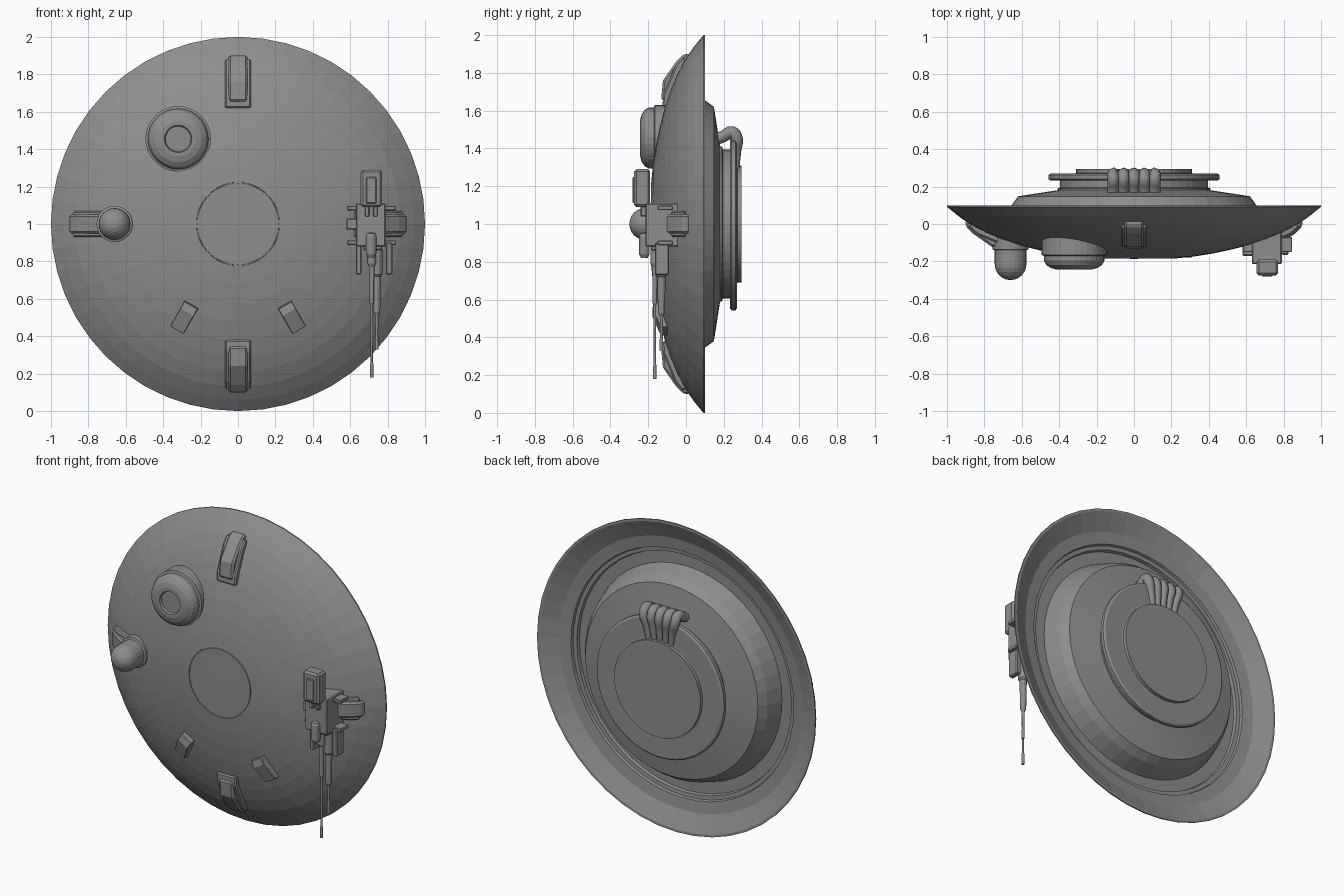
import bpy, bmesh, math
from mathutils import Vector

if "Cube" in bpy.data.objects:
    bpy.data.objects.remove(bpy.data.objects["Cube"])

grey = bpy.data.materials.new("dark_grey")
grey.diffuse_color = (.27, .27, .27, 1)
grey.use_nodes = True
grey.node_tree.nodes["Principled BSDF"].inputs["Base Color"].default_value = grey.diffuse_color


def finish(name, bm, bevel=0.0):
    bmesh.ops.remove_doubles(bm, verts=bm.verts, dist=1e-5)
    bmesh.ops.recalc_face_normals(bm, faces=bm.faces)
    me = bpy.data.meshes.new(name)
    bm.to_mesh(me)
    bm.free()
    me.materials.append(grey)
    ob = bpy.data.objects.new(name, me)
    bpy.context.collection.objects.link(ob)
    if bevel:
        m = ob.modifiers.new("bevel", 'BEVEL')
        m.width, m.segments, m.limit_method = bevel, 1, 'ANGLE'
    return ob


def lathe(name, prof, x=0, z=1, n=48):
    """Spin (radius, y) points around an axis parallel to y."""
    bm = bmesh.new()
    rings = []
    for r, y in prof:
        rings.append([bm.verts.new((x + r * math.sin(math.tau * i / n), y,
                                    z + r * math.cos(math.tau * i / n))) for i in range(n)])
    for a, b in zip(rings, rings[1:]):
        for i in range(n):
            j = (i + 1) % n
            bm.faces.new((a[i], a[j], b[j], b[i]))
    return finish(name, bm)


def radial_prism(name, prof, width, deg, bevel=0.0):
    """Extrude a (radius, y) outline sideways, placed at an angle on the dish (0 = up)."""
    t = math.radians(deg)
    u, p = Vector((math.sin(t), 0, math.cos(t))), Vector((math.cos(t), 0, -math.sin(t)))
    bm = bmesh.new()
    a, b = [[bm.verts.new(u * r + p * s + Vector((0, y, 1))) for r, y in prof]
            for s in (-width / 2, width / 2)]
    bm.faces.new(a)
    bm.faces.new(b[::-1])
    for i in range(len(a)):
        j = (i + 1) % len(a)
        bm.faces.new((a[i], a[j], b[j], b[i]))
    return finish(name, bm, bevel)


def box(name, xs, ys, zs, bevel=0.006):
    bm = bmesh.new()
    bmesh.ops.create_cube(bm, size=1)
    for v in bm.verts:
        v.co = [(l + h) / 2 + c * (h - l) for c, (l, h) in zip(v.co, (xs, ys, zs))]
    return finish(name, bm, bevel)


def rod(name, x, y, prof, n=12):
    """Vertical turned rod from (radius, z) points."""
    bm = bmesh.new()
    rings = [[bm.verts.new((x + r * math.cos(math.tau * i / n), y + r * math.sin(math.tau * i / n), z))
              for i in range(n)] for r, z in prof]
    for a, b in zip(rings, rings[1:]):
        for i in range(n):
            j = (i + 1) % n
            bm.faces.new((a[i], a[j], b[j], b[i]))
    return finish(name, bm)


# dish: front shell with central round seam, rim, stepped back recess and dome
lathe("dish_shell", [
    (0, -.186), (.217, -.184), (.218, -.179), (.222, -.179), (.223, -.184), (.32, -.174),
    (.42, -.158), (.52, -.137), (.62, -.111), (.71, -.081), (.79, -.048), (.87, -.006),
    (.94, .043), (1, .092), (1, .1), (.985, .1), (.875, .048), (.80, .038), (.795, .022),
    (.77, .02), (.765, .0), (.69, .0), (.655, .1), (.62, .148), (.4, .182), (0, .182)])

# back hub
lathe("back_hub", [(0, .17), (.41, .17), (.41, .19), (.395, .195), (.395, .232), (.445, .232),
                   (.457, .24), (.457, .262), (.445, .27), (.32, .27), (.31, .272),
                   (.31, .295), (0, .295)])

# hoses arching over the hub edge
for k in range(-2, 3):
    cu = bpy.data.curves.new("hose", 'CURVE')
    cu.dimensions, cu.bevel_depth, cu.bevel_resolution, cu.resolution_u = '3D', .031, 2, 4
    sp = cu.splines.new('BEZIER')
    path = [(1, .15, 1.445, 1), (1, .2, 1.465, 1), (1, .245, 1.487, 1), (1, .27, 1.45, 1),
            (.85, .268, 1.39, .8), (.7, .262, 1.28, .6)]
    sp.bezier_points.add(len(path) - 1)
    for bp, (f, y, z, r) in zip(sp.bezier_points, path):
        bp.co = (k * .056 * f, y, z)
        bp.radius = r
        bp.handle_left_type = bp.handle_right_type = 'AUTO'
    cu.use_fill_caps = True
    cu.materials.append(grey)
    ob = bpy.data.objects.new(f"hose_{k + 3}", cu)
    bpy.context.collection.objects.link(ob)

# four clamp brackets around the edge
for name, deg in (("top", 0), ("right", 90), ("bottom", 180), ("left", 270)):
    radial_prism(name + "_clamp_base", [(.62, -.08), (.62, -.124), (.68, -.122), (.84, -.055),
                                        (.885, -.015), (.86, .01)], .14, deg, .008)
    radial_prism(name + "_clamp", [(.65, -.08), (.655, -.132), (.76, -.122), (.86, -.052),
                                   (.9, -.012), (.9, .02), (.88, .03)], .1, deg, .012)

# small wedges on the lower front
for side, deg in (("left", 210), ("right", 150)):
    radial_prism(side + "_wedge", [(.495, -.12), (.5, -.172), (.545, -.178), (.655, -.135), (.655, -.08)],
                 .085, deg, .004)

# large round sensor
lathe("sensor_dome", [(0, -.05), (.175, -.05), (.175, -.165), (.162, -.17), (.162, -.195),
                      (.15, -.218), (.125, -.235), (.095, -.243), (.073, -.243), (.068, -.228), (0, -.228)],
      -.32, 1.455, 32)

# capsule lamp on a collar
cap = [(.085 * math.cos(a * math.pi / 12), -.213 - .087 * math.sin(a * math.pi / 12)) for a in range(7)]
lathe("capsule_lamp", [(0, -.05), (.097, -.05), (.097, -.135), (.085, -.14)] + cap, -.66, 1, 24)

# weapon mount on the right
box("mount_body", (.63, .79), (-.215, 0), (.88, 1.11))
for i, z in enumerate((.9, 1.085)):
    box(f"mount_rail_{i}", (.585, .845), (-.15, -.07), (z - .012, z + .012), .004)
box("mount_side_block", (.58, .65), (-.17, -.08), (.97, 1.03))
box("mount_head", (.655, .77), (-.275, -.19), (1.09, 1.29), .012)
box("mount_head_inset", (.685, .74), (-.282, -.26), (1.11, 1.25), .004)
for i, x in enumerate((.69, .735)):
    box(f"mount_lug_{i}", (x - .012, x + .012), (-.24, -.2), (1.04, 1.1), .004)
for i, (x0, x1) in enumerate(((.63, .66), (.79, .825))):
    box(f"mount_fin_{i}", (x0, x1), (-.165, -.09), (.73, .9))
box("mount_lower_block", (.67, .77), (-.185, -.1), (.86, .9))

# barrels
rod("upper_grip", .712, -.22, [(0, .955), (.022, .95), (.028, .935), (.028, .84), (.018, .82), (0, .82)])
rod("long_barrel", .715, -.165, [(0, .95), (.024, .95), (.024, .79), (.014, .77), (.012, .58), (.007, .57),
                                 (.006, .26), (.009, .25), (.009, .18), (0, .18)])
rod("short_barrel", .742, -.13, [(0, .86), (.032, .86), (.03, .73), (.022, .72), (.018, .53), (.009, .51),
                                 (.007, .4), (.009, .39), (.009, .33), (0, .33)])
